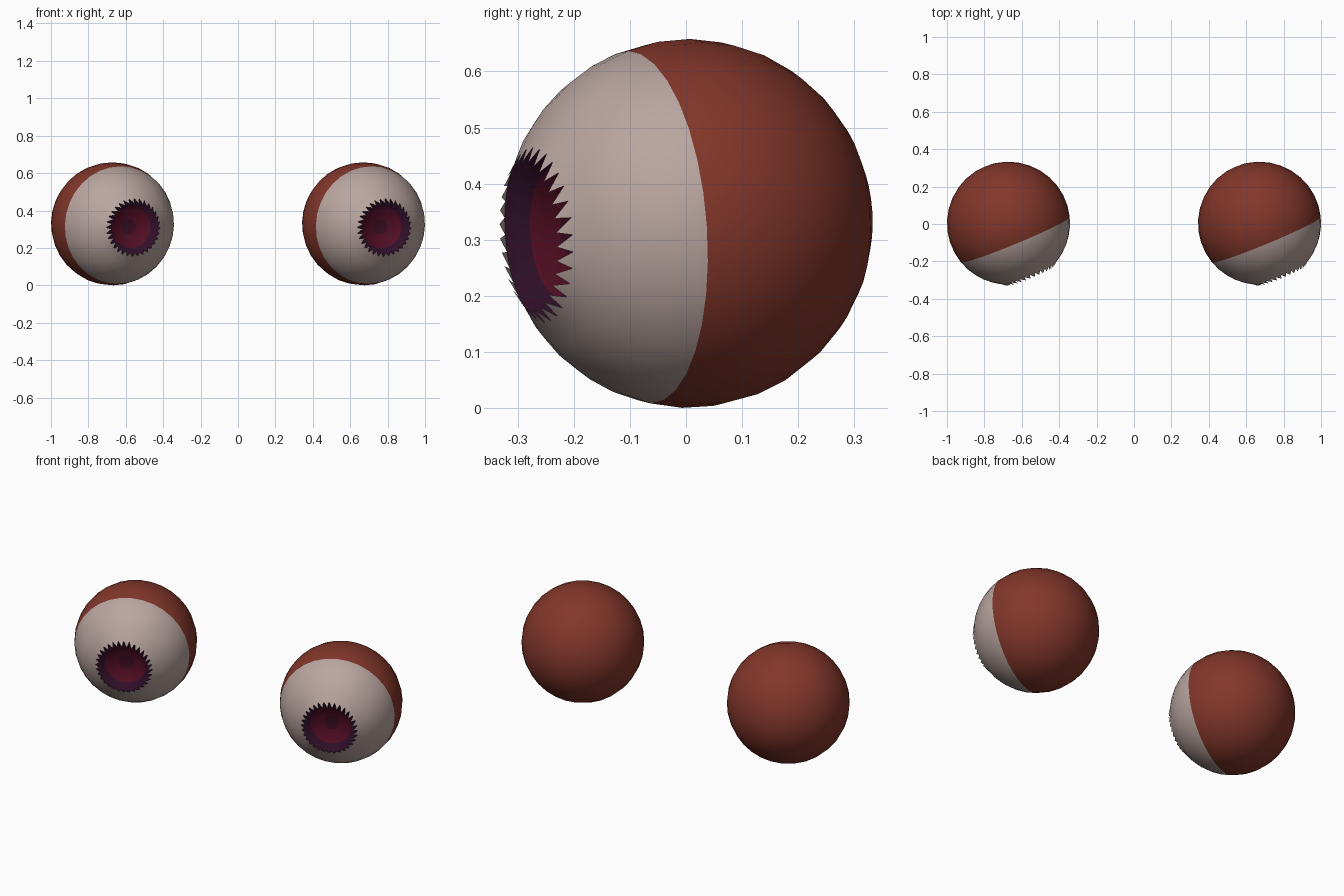
import bpy, bmesh, math
from mathutils import Vector

if "Cube" in bpy.data.objects:
    bpy.data.objects.remove(bpy.data.objects["Cube"])

SEG = 32          # sides around the gaze axis
R = 0.329         # eyeball radius
GAZE = Vector((0.382, -0.92, -0.07)).normalized()


def material(name, rgb):
    m = bpy.data.materials.new(name)
    m.diffuse_color = (*rgb, 1)
    m.use_nodes = True
    m.node_tree.nodes["Principled BSDF"].inputs["Base Color"].default_value = m.diffuse_color
    return m


BROWN = material("red_brown", (0.223, 0.037, 0.023))
WHITE = material("pale_pink_grey", (0.485, 0.376, 0.352))
PURPLE = material("dark_purple", (0.032, 0.005, 0.023))
MAGENTA = material("dark_magenta", (0.089, 0.0044, 0.018))
PUPIL = material("deep_maroon", (0.045, 0.004, 0.016))


def ring(bm, r, s, turn=0.0):
    """A circle of vertices around local z, or one vertex at a pole."""
    if r < 1e-5:
        return [bm.verts.new((0, 0, s))] * SEG
    step = math.tau / SEG
    return [bm.verts.new((r * math.cos((i + turn) * step),
                          r * math.sin((i + turn) * step), s)) for i in range(SEG)]


def lathe(bm, profile):
    """Revolve (radius, height, material) rows, front to back; returns the rings."""
    rings = [ring(bm, r, s) for r, s, _ in profile]
    for k in range(len(rings) - 1):
        a, b = rings[k], rings[k + 1]
        for i in range(SEG):
            j = (i + 1) % SEG
            corners = list(dict.fromkeys((a[i], b[i], b[j], a[j])))
            bm.faces.new(corners).material_index = profile[k][2]
    return rings


def finish(bm, name, mats, centre):
    me = bpy.data.meshes.new(name)
    bm.to_mesh(me)
    bm.free()
    for m in mats:
        me.materials.append(m)
    me.shade_smooth()
    me.set_sharp_from_angle(angle=math.radians(30))
    ob = bpy.data.objects.new(name, me)
    ob.location = centre
    ob.rotation_mode = 'QUATERNION'
    ob.rotation_quaternion = GAZE.to_track_quat('Z', 'Y')
    bpy.context.collection.objects.link(ob)


def arc(t0, t1, n, mat):
    return [(R * math.sin(t0 + (t1 - t0) * i / n),
             R * math.cos(t0 + (t1 - t0) * i / n), mat) for i in range(n)]


RIM = math.asin(0.157 / R)      # polar angle of the iris opening
EDGE = math.acos(0.095 / R)     # polar angle of the white cap's edge

for side, x in (("left", -0.671), ("right", 0.671)):
    centre = (x, 0.004, R)

    # eyeball: white front, red-brown back
    bm = bmesh.new()
    rows = arc(RIM, EDGE, 5, 1) + arc(EDGE, math.pi, 10, 0) + [(0, -R, 0)]
    rim = lathe(bm, rows)[0]
    # saw teeth of the white shell leaning over the iris
    tips = ring(bm, 0.131, 0.31, 0.2)
    for i in range(SEG):
        bm.faces.new((tips[i], rim[i], rim[(i + 1) % SEG])).material_index = 1
    finish(bm, side + "_eyeball", (BROWN, WHITE), centre)

    # sunken iris bowl with pupil, listed from the centre outwards
    bm = bmesh.new()
    lathe(bm, [(0, 0.226, 2), (0.042, 0.23, 1), (0.08, 0.241, 1),
               (0.112, 0.259, 0), (0.138, 0.278, 0),
               (R * math.sin(RIM), R * math.cos(RIM), 0)])
    finish(bm, side + "_iris", (PURPLE, MAGENTA, PUPIL), centre)
